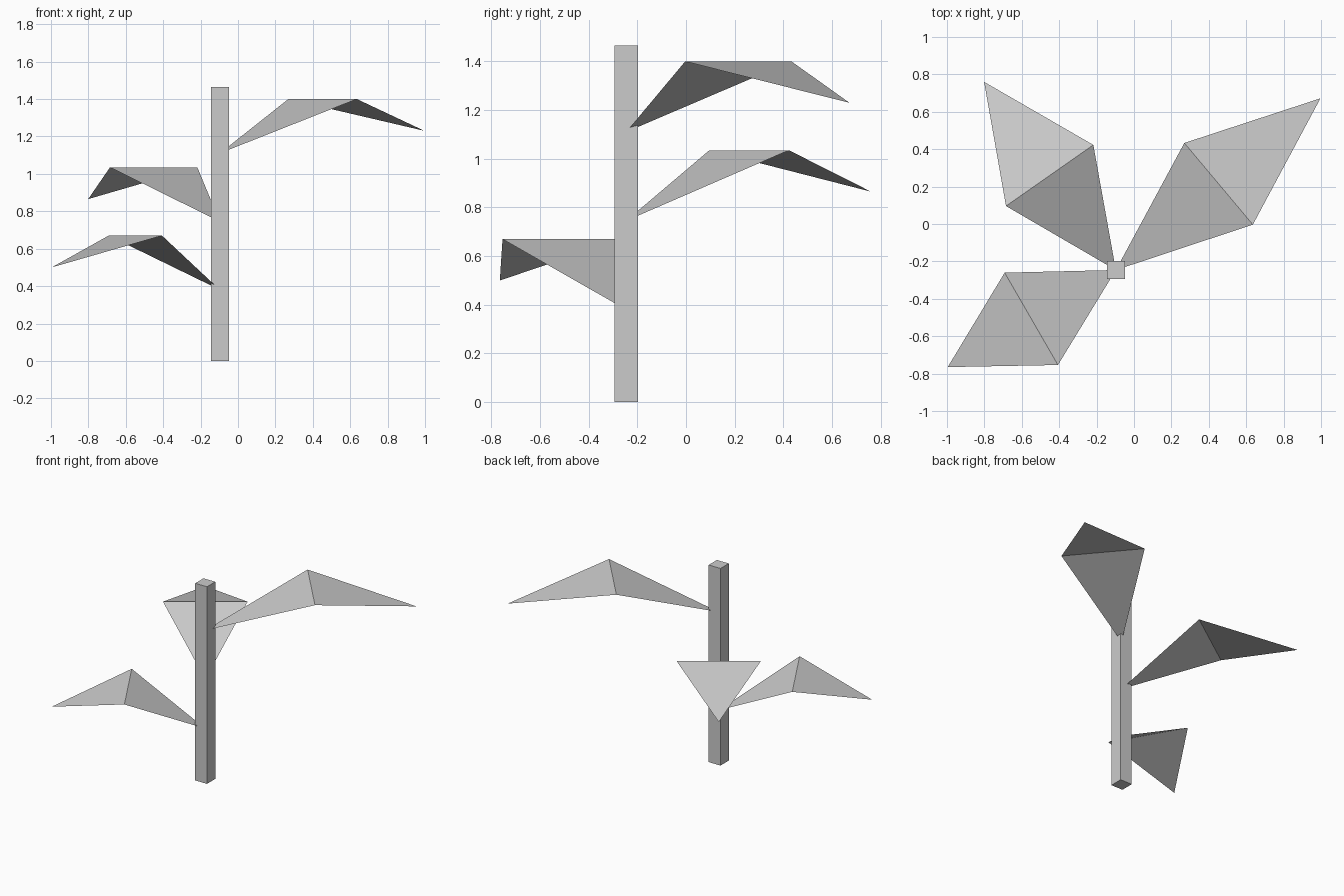
import bpy, bmesh
from math import radians
from mathutils import Matrix, Vector

cube = bpy.data.objects.get("Cube")
if cube:
    bpy.data.objects.remove(cube)

grey = bpy.data.materials.new("light grey")
grey.use_nodes = True
colour = (0.6, 0.6, 0.6, 1)
grey.diffuse_color = colour
grey.node_tree.nodes["Principled BSDF"].inputs["Base Color"].default_value = colour

STEM = Vector((-0.097, -0.246, 0))
STEM_WIDTH, STEM_HEIGHT = 0.097, 1.465


def add_object(name, bm):
    mesh = bpy.data.meshes.new(name)
    bm.to_mesh(mesh)
    bm.free()
    mesh.materials.append(grey)
    obj = bpy.data.objects.new(name, mesh)
    bpy.context.collection.objects.link(obj)
    return obj


def add_leaf(name, angle, half_length, base_z):
    """Folded kite sheet that rises from the stem and droops to its tip."""
    half_width, rise, droop = 0.285, 0.29, 0.17
    bm = bmesh.new()
    base = bm.verts.new((0, 0, 0))
    right = bm.verts.new((half_length, -half_width, rise))
    left = bm.verts.new((half_length, half_width, rise))
    tip = bm.verts.new((2 * half_length - 0.006, 0, rise - droop))
    bm.faces.new((base, right, left))
    bm.faces.new((right, tip, left))
    place = Matrix.Translation(STEM + Vector((0, 0, base_z)))
    bm.transform(place @ Matrix.Rotation(radians(angle), 4, "Z"))
    add_object(name, bm)


# Square stem
bm = bmesh.new()
bmesh.ops.create_cube(bm, size=1)
bm.transform(Matrix.Translation(STEM + Vector((0, 0, STEM_HEIGHT / 2)))
             @ Matrix.Diagonal((STEM_WIDTH, STEM_WIDTH, STEM_HEIGHT, 1)))
add_object("stem", bm)

# Leaves spiral up the stem, longer towards the top
add_leaf("upper_leaf", 40, 0.717, 1.11)
add_leaf("middle_leaf", 125, 0.617, 0.745)
add_leaf("lower_leaf", 210, 0.522, 0.38)
